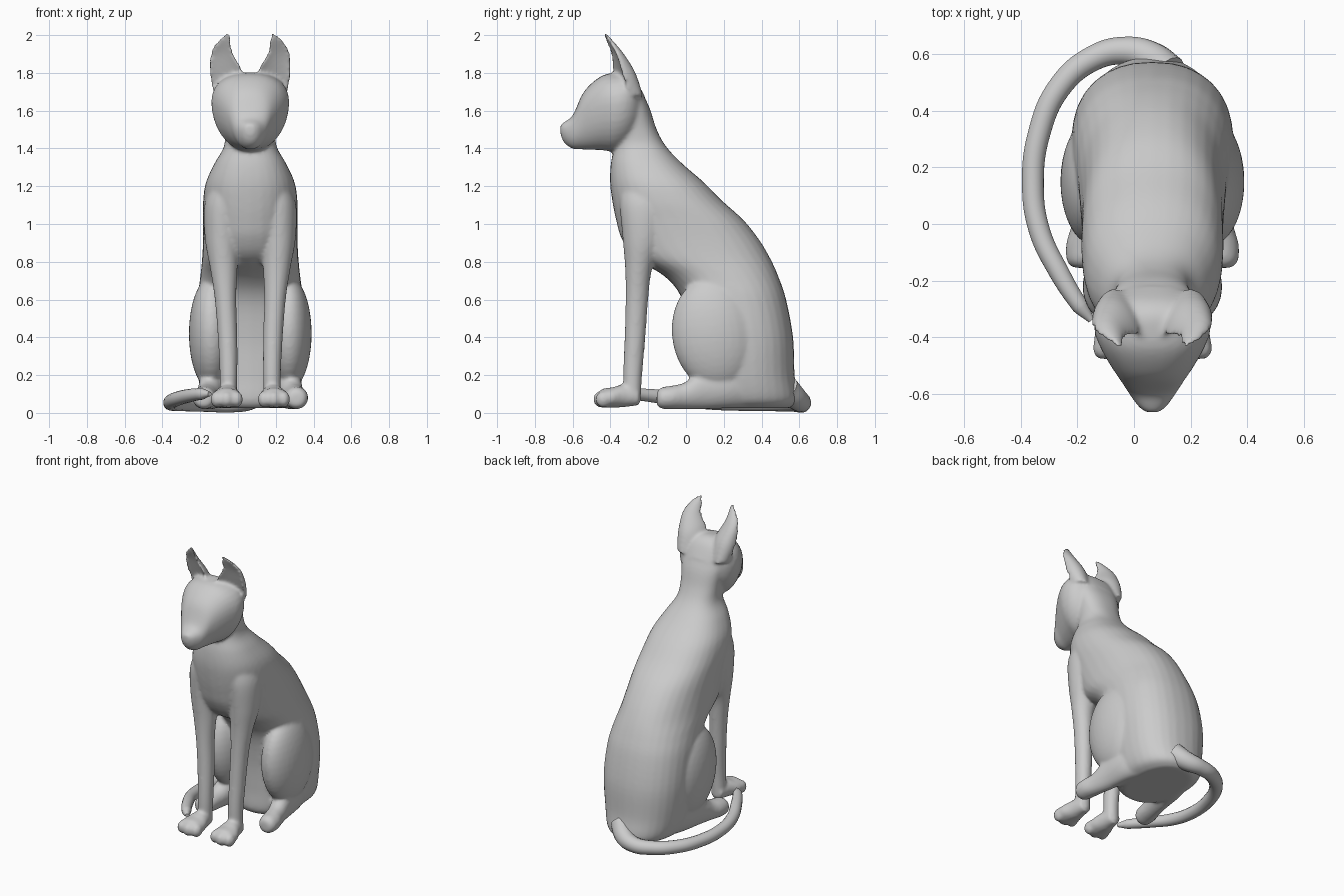
import bpy, bmesh, math
from mathutils import Vector, Matrix

CX = 0.065          # body symmetry plane
N = 32              # points per cross-section


def catmull(rows, steps=5):
    out = []
    for i in range(len(rows) - 1):
        p = [rows[max(i - 1, 0)], rows[i], rows[i + 1], rows[min(i + 2, len(rows) - 1)]]
        for k in range(steps):
            t = k / steps
            out.append([0.5 * (2 * b + (c - a) * t + (2 * a - 5 * b + 4 * c - d) * t * t
                               + (3 * b - a - 3 * c + d) * t ** 3) for a, b, c, d in zip(*p)])
    return out + [list(rows[-1])]


def loft(bm, rows, axis='Z', side=1, power=2.0, taper=0.0, dent=0.0, skew=0.0):
    """rows: (position on axis, sideways offset, low edge, high edge, half width)"""
    rings = []
    for t, cx, lo, hi, hw in catmull(rows):
        mid, hd, ring = (lo + hi) / 2, (hi - lo) / 2, []
        for i in range(N):
            a = 2 * math.pi * i / N
            c, s = math.cos(a), math.sin(a)
            c = math.copysign(abs(c) ** (2 / power), c)
            s = math.copysign(abs(s) ** (2 / power), s)
            x = CX + side * (cx + hw * c * (1 + taper * s))
            v = mid + hd * (s * (1 - dent) if s < 0 else s) + skew * hd * c
            ring.append(bm.verts.new((x, v, t) if axis == 'Z' else (x, t, v)))
        rings.append(ring)
    faces = [bm.faces.new((r[i], r[(i + 1) % N], q[(i + 1) % N], q[i]))
             for r, q in zip(rings, rings[1:]) for i in range(N)]
    faces += [bm.faces.new(rings[0]), bm.faces.new(rings[-1])]
    bmesh.ops.recalc_face_normals(bm, faces=faces)


def ball(bm, side, loc, size, tilt=0.0):
    m = (Matrix.Translation((CX + side * loc[0], loc[1], loc[2]))
         @ Matrix.Rotation(tilt, 4, 'X') @ Matrix.Diagonal((*size, 1)))
    bmesh.ops.create_uvsphere(bm, u_segments=32, v_segments=20, radius=1, matrix=m)


def finish(ob):
    bpy.ops.object.select_all(action='DESELECT')
    ob.select_set(True)
    bpy.context.view_layer.objects.active = ob
    bpy.ops.object.convert(target='MESH')
    bpy.ops.object.shade_smooth()


bm = bmesh.new()

# torso and neck
loft(bm, [(0.025, 0, 0.06, 0.55, 0.17), (0.07, 0, 0.03, 0.59, 0.23),
          (0.2, 0, 0.03, 0.575, 0.265), (0.4, 0, 0.02, 0.567, 0.285),
          (0.6, 0, -0.02, 0.53, 0.28), (0.72, 0, -0.11, 0.49, 0.265),
          (0.82, 0, -0.27, 0.445, 0.255), (0.92, 0, -0.34, 0.385, 0.25),
          (1.02, 0, -0.37, 0.305, 0.25), (1.12, 0, -0.39, 0.195, 0.25),
          (1.22, 0, -0.402, 0.095, 0.235), (1.32, 0, -0.398, -0.02, 0.19),
          (1.41, 0, -0.38, -0.105, 0.14), (1.5, 0, -0.37, -0.155, 0.135),
          (1.62, 0, -0.38, -0.195, 0.15), (1.73, 0, -0.4, -0.25, 0.16)], power=2.3)

# head, from nose to nape
loft(bm, [(-0.665, 0, 1.475, 1.525, 0.022), (-0.645, 0, 1.43, 1.54, 0.048),
          (-0.6, 0, 1.398, 1.575, 0.08), (-0.55, 0, 1.395, 1.685, 0.112),
          (-0.5, 0, 1.393, 1.745, 0.145), (-0.44, 0, 1.39, 1.787, 0.178),
          (-0.38, 0, 1.385, 1.8, 0.2), (-0.32, 0, 1.41, 1.8, 0.197),
          (-0.27, 0, 1.46, 1.765, 0.165), (-0.22, 0, 1.54, 1.68, 0.09)],
     axis='Y', power=2.25, taper=0.17)

for s in (1, -1):
    # ear, hollowed at the front
    loft(bm, [(1.68, 0.12, -0.42, -0.23, 0.07), (1.76, 0.122, -0.46, -0.255, 0.088),
              (1.82, 0.13, -0.47, -0.28, 0.085), (1.9, 0.15, -0.45, -0.33, 0.062),
              (1.96, 0.142, -0.452, -0.378, 0.042), (2.012, 0.117, -0.455, -0.425, 0.012)],
         side=s, dent=1.25, skew=0.25)
    # front leg with shoulder
    loft(bm, [(0.06, 0.118, -0.33, -0.24, 0.045), (0.2, 0.115, -0.333, -0.232, 0.047),
              (0.4, 0.12, -0.325, -0.215, 0.052), (0.6, 0.131, -0.32, -0.2, 0.057),
              (0.76, 0.14, -0.322, -0.18, 0.072), (0.92, 0.148, -0.335, -0.12, 0.092),
              (1.1, 0.145, -0.35, -0.09, 0.098), (1.22, 0.12, -0.34, -0.1, 0.08)], side=s)
    # front paw and toes
    loft(bm, [(-0.475, 0.125, 0.045, 0.095, 0.05), (-0.44, 0.125, 0.028, 0.128, 0.077),
              (-0.39, 0.125, 0.028, 0.135, 0.08), (-0.33, 0.12, 0.03, 0.15, 0.06),
              (-0.25, 0.118, 0.04, 0.13, 0.042)], axis='Y', side=s)
    for dx, dy in ((-0.052, -0.437), (0, -0.45), (0.052, -0.437)):
        ball(bm, s, (0.125 + dx, dy, 0.072), (0.034, 0.042, 0.044))
    # thigh
    ball(bm, s, (0.205, 0.15, 0.42), (0.12, 0.225, 0.3), 0.12)
    # hind foot
    loft(bm, [(-0.155, 0.245, 0.04, 0.11, 0.035), (-0.13, 0.245, 0.022, 0.135, 0.058),
              (-0.07, 0.24, 0.02, 0.145, 0.065), (0.0, 0.225, 0.02, 0.165, 0.06),
              (0.1, 0.205, 0.02, 0.24, 0.068), (0.25, 0.18, 0.025, 0.26, 0.08),
              (0.4, 0.14, 0.03, 0.2, 0.06)], axis='Y', side=s)

# fuse into one smooth skin
me = bpy.data.meshes.new("body")
bm.to_mesh(me)
bm.free()
body = bpy.data.objects.new("body", me)
bpy.context.collection.objects.link(body)
fuse = body.modifiers.new("fuse", 'REMESH')
fuse.mode, fuse.voxel_size = 'VOXEL', 0.0105
soften = body.modifiers.new("soften", 'SMOOTH')
soften.factor, soften.iterations = 0.5, 8
finish(body)

# tail wrapped around the left side
path = [(0.12, 0.53, 0.13, 0.07), (0.06, 0.585, 0.075, 0.06), (-0.03, 0.612, 0.052, 0.05),
        (-0.15, 0.582, 0.05, 0.045), (-0.265, 0.48, 0.05, 0.042), (-0.335, 0.32, 0.05, 0.04),
        (-0.357, 0.14, 0.055, 0.039), (-0.335, -0.02, 0.07, 0.038), (-0.265, -0.17, 0.09, 0.036),
        (-0.19, -0.29, 0.1, 0.03), (-0.15, -0.34, 0.1, 0.012)]
cu = bpy.data.curves.new("tail", 'CURVE')
cu.dimensions, cu.bevel_depth, cu.bevel_resolution = '3D', 1.0, 6
cu.use_fill_caps = True
sp = cu.splines.new('BEZIER')
sp.resolution_u = 8
sp.bezier_points.add(len(path) - 1)
for p, (x, y, z, r) in zip(sp.bezier_points, path):
    p.co, p.radius = (x, y, z), r
    p.handle_left_type = p.handle_right_type = 'AUTO'
tail = bpy.data.objects.new("tail", cu)
bpy.context.collection.objects.link(tail)
finish(tail)
